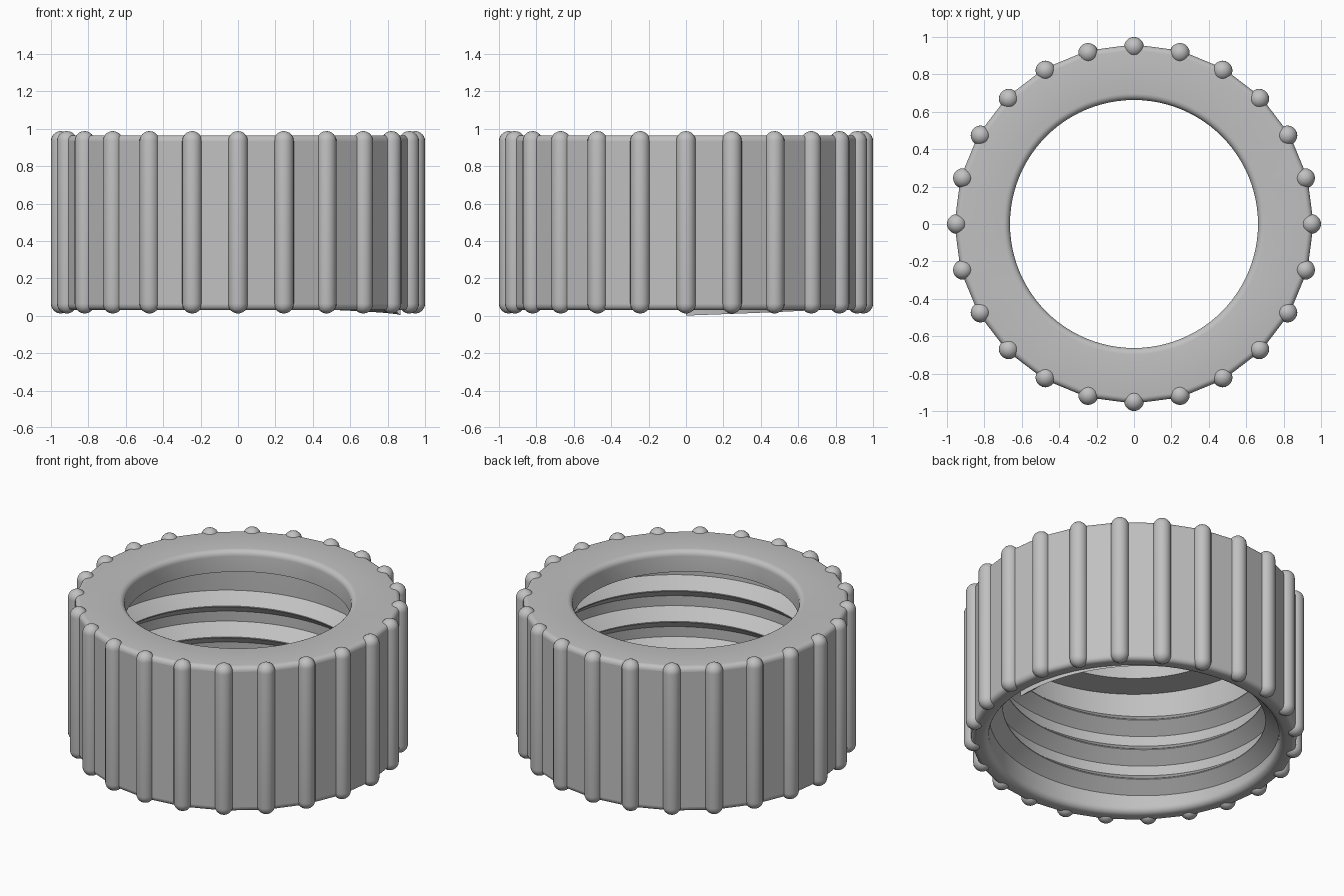
import bpy, bmesh, math
from math import sin, cos, pi, radians

if "Cube" in bpy.data.objects:
    bpy.data.objects.remove(bpy.data.objects["Cube"], do_unlink=True)

gray = bpy.data.materials.new("plain_gray")
gray.use_nodes = True
GRAY = (0.53, 0.53, 0.53, 1)
gray.diffuse_color = GRAY
gray.node_tree.nodes["Principled BSDF"].inputs["Base Color"].default_value = GRAY

RIBS = 24
OUTER, BORE, HOLE = 0.96, 0.85, 0.663
BOTTOM, TOP, LIP = 0.03, 0.965, 0.83


def finish(name, bm, angle=30):
    bmesh.ops.recalc_face_normals(bm, faces=bm.faces)
    mesh = bpy.data.meshes.new(name)
    bm.to_mesh(mesh)
    bm.free()
    mesh.materials.append(gray)
    obj = bpy.data.objects.new(name, mesh)
    bpy.context.collection.objects.link(obj)
    bpy.ops.object.select_all(action='DESELECT')
    obj.select_set(True)
    bpy.context.view_layer.objects.active = obj
    bpy.ops.object.shade_smooth_by_angle(angle=radians(angle))
    return obj


def arc(r, z, radius, start, end, steps=5):
    """Fillet points around a centre, angles in degrees."""
    angles = [radians(start + (end - start) * i / steps) for i in range(steps + 1)]
    return [(r + radius * cos(a), z + radius * sin(a)) for a in angles]


def bridge(bm, a, b):
    """Join two closed rings of vertices with quads."""
    n = len(a)
    for i in range(n):
        j = (i + 1) % n
        bm.faces.new((a[i], a[j], b[j], b[i]))


# Cap body: filleted wall and top lip, faceted outside and round inside
def facet(a):
    step = 2 * pi / RIBS
    return cos(step / 2) / cos(a % step - step / 2)


profile = (arc(OUTER - 0.03, BOTTOM + 0.03, 0.03, -90, 0)
           + arc(OUTER - 0.03, TOP - 0.03, 0.03, 0, 90)
           + arc(HOLE + 0.035, TOP - 0.035, 0.035, 90, 180)
           + [(HOLE, LIP), (BORE, LIP)]
           + arc(BORE + 0.04, BOTTOM + 0.04, 0.04, 180, 270))
bm = bmesh.new()
SEGMENTS = RIBS * 4
rings = []
for i in range(SEGMENTS):
    a = 2 * pi * i / SEGMENTS
    ring = []
    for r, z in profile:
        k = facet(a + 1e-6) if r > 0.9 else 1
        ring.append(bm.verts.new((r * k * cos(a), r * k * sin(a), z)))
    rings.append(ring)
for i in range(SEGMENTS):
    bridge(bm, rings[i - 1], rings[i])
body = finish("cap_body", bm)
for p in body.data.polygons:
    c = p.center
    if math.hypot(c.x, c.y) > 0.94 and abs(p.normal.z) < 0.1:
        p.use_smooth = False

# Grip ribs: upright rods with domed ends
RIB_R, RIB_AT = 0.053, 0.947
rib_profile = (arc(0, 0.012 + RIB_R, RIB_R, -85, 0, 6)
               + arc(0, 0.987 - RIB_R, RIB_R, 0, 85, 6))
bm = bmesh.new()
for i in range(RIBS):
    a = 2 * pi * i / RIBS
    x, y = RIB_AT * cos(a), RIB_AT * sin(a)
    loops = [[bm.verts.new((x + r * cos(t), y + r * sin(t), z))
              for t in [2 * pi * k / 20 for k in range(20)]]
             for r, z in rib_profile]
    for lower, upper in zip(loops, loops[1:]):
        bridge(bm, lower, upper)
    bm.faces.new(loops[0])
    bm.faces.new(loops[-1])
finish("grip_ribs", bm)

# Inner thread: triangular ridge swept up a right-handed helix
TURNS, PITCH, START, CREST = 3, 0.2, 0.085, 0.77
section = [(0.87, -0.084), (CREST, -0.003), (CREST, 0.003), (0.87, 0.084)]
bm = bmesh.new()
count = TURNS * SEGMENTS
loops = []
for i in range(count + 1):
    a = 2 * pi * i / SEGMENTS
    z = START + PITCH * i / SEGMENTS
    loops.append([bm.verts.new((r * cos(a), r * sin(a), z + dz)) for r, dz in section])
for lower, upper in zip(loops, loops[1:]):
    bridge(bm, lower, upper)
bm.faces.new(loops[0])
bm.faces.new(loops[-1])
finish("inner_thread", bm)
